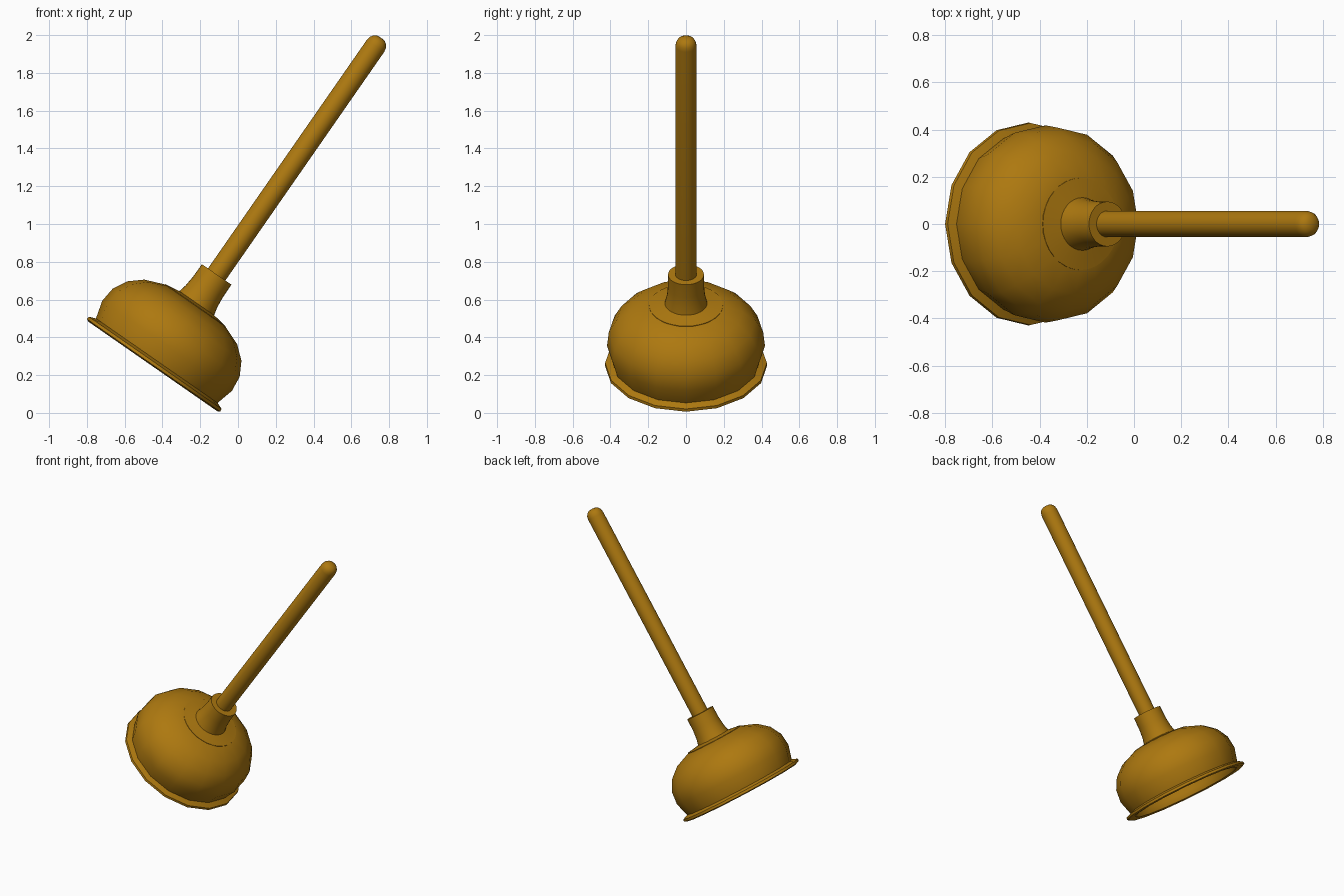
import bpy, bmesh, math
from mathutils import Matrix

if "Cube" in bpy.data.objects:
    bpy.data.objects.remove(bpy.data.objects["Cube"])

# Shared tilted axis: origin at the centre of the cup opening
TILT = Matrix.Translation((-0.445, 0, 0.255)) @ Matrix.Rotation(math.radians(34.8), 4, 'Y')

mat = bpy.data.materials.new("ochre")
mat.diffuse_color = (0.42, 0.19, 0.005, 1)
mat.use_nodes = True
mat.node_tree.nodes["Principled BSDF"].inputs["Base Color"].default_value = mat.diffuse_color


def lathe(name, profile, sides, angle=40):
    """Spin a (radius, height) profile around the tilted axis."""
    bm = bmesh.new()
    rings = []
    for r, h in profile:
        if r == 0:
            rings.append([bm.verts.new((0, 0, h))])
        else:
            rings.append([bm.verts.new((r * math.cos(2 * math.pi * i / sides),
                                        r * math.sin(2 * math.pi * i / sides), h))
                          for i in range(sides)])
    for a, b in zip(rings, rings[1:]):
        for i in range(sides):
            j = (i + 1) % sides
            quad = [a[i % len(a)], a[j % len(a)], b[j % len(b)], b[i % len(b)]]
            bm.faces.new(list(dict.fromkeys(quad)))
    bmesh.ops.recalc_face_normals(bm, faces=bm.faces)
    mesh = bpy.data.meshes.new(name)
    bm.to_mesh(mesh)
    bm.free()
    mesh.materials.append(mat)
    obj = bpy.data.objects.new(name, mesh)
    bpy.context.collection.objects.link(obj)
    obj.matrix_world = TILT
    bpy.ops.object.select_all(action='DESELECT')
    obj.select_set(True)
    bpy.context.view_layer.objects.active = obj
    bpy.ops.object.shade_smooth_by_angle(angle=math.radians(angle))
    return obj


# Hollow rubber cup with flared lip, outer skin then inner skin
lathe("rubber_cup", [
    (0, 0.386), (0.195, 0.382), (0.299, 0.341), (0.368, 0.282), (0.409, 0.207),
    (0.418, 0.122), (0.392, 0.026), (0.428, 0.012), (0.430, -0.004),
    (0.415, -0.011), (0.372, -0.006), (0.366, 0.03), (0.390, 0.122),
    (0.380, 0.2), (0.345, 0.262), (0.28, 0.315), (0.18, 0.352), (0, 0.355)], 16)

# Flared collar on a thin round flange
lathe("collar", [
    (0, 0.37), (0.195, 0.37), (0.195, 0.384), (0.112, 0.397), (0.102, 0.44),
    (0.096, 0.50), (0.095, 0.582), (0, 0.582)], 32, 30)

# Straight handle with rounded end
lathe("handle", [
    (0, 0.45), (0.056, 0.45), (0.056, 2.055), (0.052, 2.077),
    (0.042, 2.094), (0.024, 2.105), (0, 2.108)], 32)
